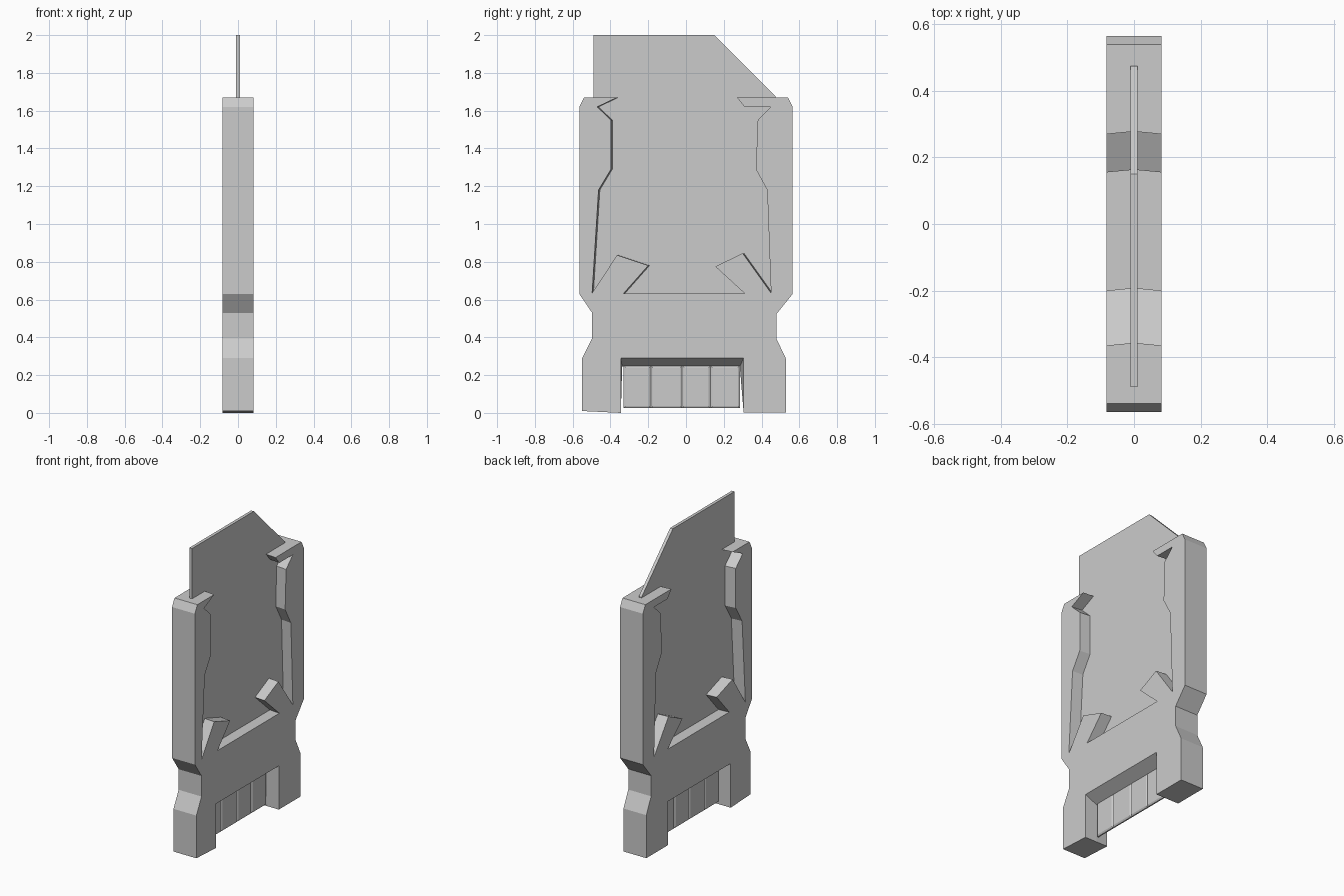
import bpy, bmesh

if "Cube" in bpy.data.objects:
    bpy.data.objects.remove(bpy.data.objects["Cube"])


def loft(name, layers):
    """Join matching (y, z) outlines placed at successive x positions and cap the ends."""
    bm = bmesh.new()
    rings = [[bm.verts.new((x, y, z)) for y, z in pts] for x, pts in layers]
    n = len(rings[0])
    for a, b in zip(rings, rings[1:]):
        for i in range(n):
            j = (i + 1) % n
            bm.faces.new((a[i], a[j], b[j], b[i]))
    caps = [bm.faces.new(rings[0][::-1]), bm.faces.new(rings[-1])]
    bmesh.ops.recalc_face_normals(bm, faces=bm.faces)
    bmesh.ops.triangulate(bm, faces=caps)
    mesh = bpy.data.meshes.new(name)
    bm.to_mesh(mesh)
    bm.free()
    obj = bpy.data.objects.new(name, mesh)
    bpy.context.collection.objects.link(obj)
    return obj


# Holder frame: outer edge, notched socket and hooked inner opening
left_side = [(-.54, 1.67), (-.565, 1.62), (-.565, .63), (-.497, .53), (-.497, .395),
             (-.55, .29), (-.55, .01), (-.345, 0)]
socket = [(-.345, .29), (.305, .29)]
right_side = [(.305, .003), (.53, .003), (.53, .285), (.48, .39), (.48, .525),
              (.565, .63), (.565, 1.62), (.54, 1.67)]
opening = [(.27, 1.67), (.31, 1.62), (.45, 1.62), (.38, 1.55), (.37, 1.29), (.43, 1.18),
           (.45, .635), (.30, .845), (.155, .775), (.31, .633), (-.33, .633), (-.20, .78),
           (-.365, .835), (-.497, .635), (-.463, 1.18), (-.397, 1.29), (-.397, 1.55),
           (-.47, 1.62), (-.365, 1.67)]
outer = left_side + socket + right_side + opening

# The middle layer leans inward slightly, and the socket roof slopes down
middle = (left_side + [(-.338, .245), (.285, .245)] + right_side
          + [(y + .008, z) for y, z in opening])
loft("holder_frame", [(-.083, outer), (0, middle), (.083, outer)])

# Thin card held in the frame, with one cut corner
card = [(-.49, .56), (.475, .56), (.475, 1.675), (.15, 2), (-.49, 2)]
loft("card", [(-.01, card), (.01, card)])

# Contact strip in the socket: bevelled pads side by side
edges = [-.33, -.185, -.02, .13, .285]


def inset(a, b, d):
    return [(a + d, .025 + d), (b - d, .025 + d), (b - d, .25 - d), (a + d, .25 - d)]


for i, (a, b) in enumerate(zip(edges, edges[1:])):
    loft(f"contact_pad_{i + 1}", [(-.01, inset(a, b, .01)), (-.004, inset(a, b, 0)),
                                  (.004, inset(a, b, 0)), (.01, inset(a, b, .01))])
